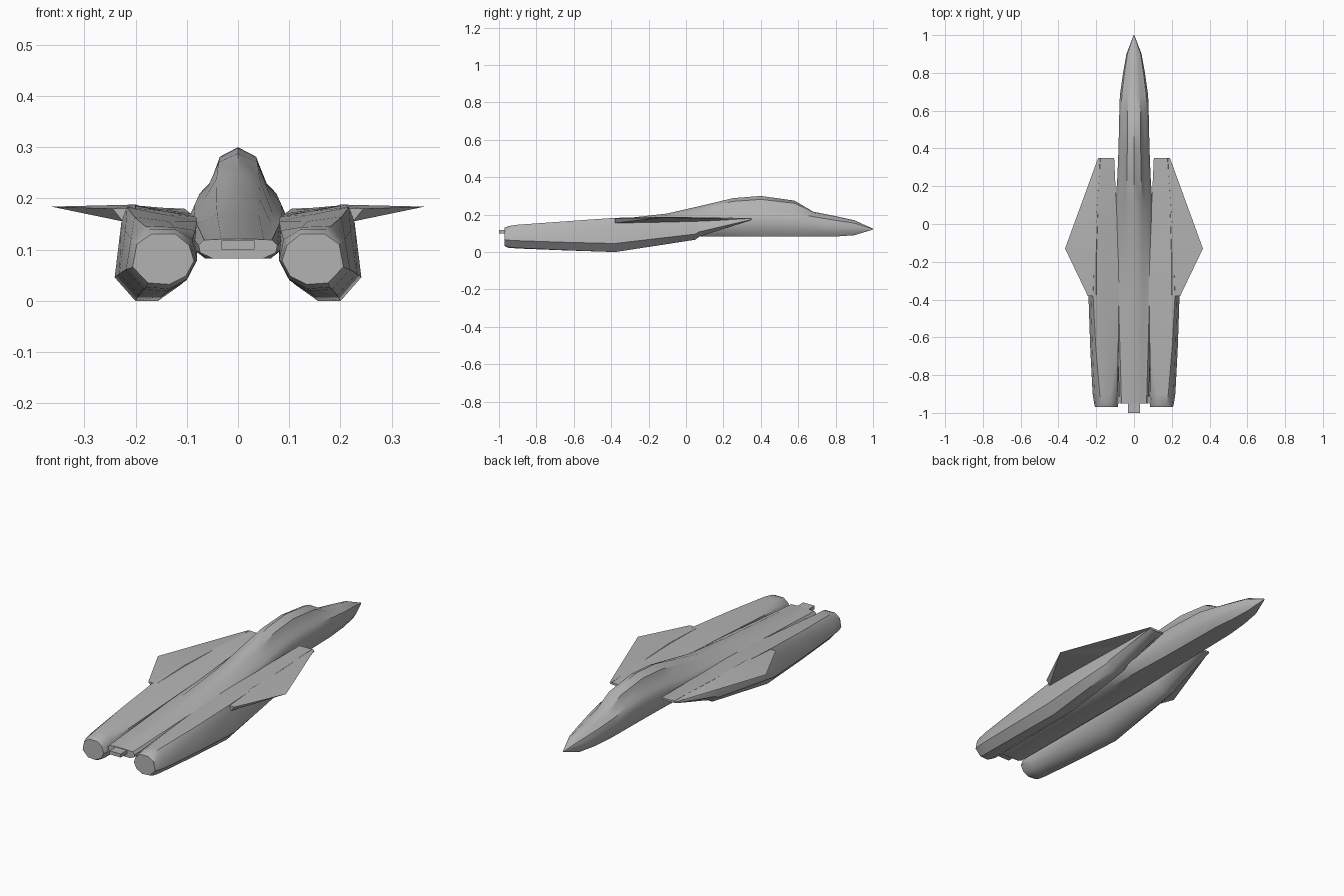
import bpy
import bmesh
from math import radians
from mathutils import Vector

cube = bpy.data.objects.get("Cube")
if cube:
    bpy.data.objects.remove(cube)

grey = bpy.data.materials.new("airframe_grey")
grey.use_nodes = True
colour = (0.45, 0.45, 0.45, 1)
grey.diffuse_color = colour
grey.node_tree.nodes["Principled BSDF"].inputs["Base Color"].default_value = colour


def finish(name, bm, mirrored=False, angle=40):
    """Turn a bmesh into a shaded object, optionally mirrored across x."""
    bmesh.ops.recalc_face_normals(bm, faces=bm.faces)
    mesh = bpy.data.meshes.new(name)
    bm.to_mesh(mesh)
    bm.free()
    obj = bpy.data.objects.new(name, mesh)
    bpy.context.collection.objects.link(obj)
    mesh.materials.append(grey)
    bpy.ops.object.select_all(action="DESELECT")
    obj.select_set(True)
    bpy.context.view_layer.objects.active = obj
    bpy.ops.object.shade_smooth_by_angle(angle=radians(angle))
    if mirrored:
        obj.modifiers.new("Mirror", "MIRROR").use_mirror_merge = False
    return obj


def loft(name, rings, mirrored=False, angle=40):
    """Skin a list of equal-length point rings and cap both ends."""
    bm = bmesh.new()
    loops = [[bm.verts.new(p) for p in ring] for ring in rings]
    count = len(loops[0])
    for a, b in zip(loops, loops[1:]):
        for i in range(count):
            j = (i + 1) % count
            bm.faces.new((a[i], a[j], b[j], b[i]))
    bm.faces.new(loops[0])
    bm.faces.new(loops[-1])
    return finish(name, bm, mirrored, angle)


def fuselage_ring(y, width, top, shoulder, bottom):
    """Canopy, shoulder, flank and flat belly from four measurements."""
    rise = top - shoulder
    middle = (shoulder + bottom) / 2
    half = [
        (0.43, shoulder + rise * 0.78),
        (0.66, shoulder + rise * 0.18),
        (0.86, shoulder - rise * 0.02),
        (1, middle + (shoulder - middle) * 0.4),
        (0.96, middle - (middle - bottom) * 0.4),
        (0.65, bottom),
    ]
    right = [(width * u, y, z) for u, z in half]
    left = [(-x, y, z) for x, y, z in reversed(right)]
    return [(0, y, top)] + right + [(0, y, bottom)] + left


# Fuselage: y, half width, spine, shoulder, belly
fuselage = [
    (1, 0.002, 0.125, 0.123, 0.12),
    (0.9, 0.04, 0.17, 0.155, 0.09),
    (0.8, 0.058, 0.192, 0.17, 0.083),
    (0.68, 0.075, 0.216, 0.19, 0.083),
    (0.58, 0.078, 0.275, 0.21, 0.083),
    (0.4, 0.082, 0.3, 0.216, 0.083),
    (0.25, 0.088, 0.288, 0.21, 0.083),
    (0.1, 0.098, 0.252, 0.19, 0.083),
    (-0.1, 0.1, 0.206, 0.168, 0.083),
    (-0.4, 0.095, 0.172, 0.152, 0.083),
    (-0.95, 0.077, 0.121, 0.119, 0.083),
]
loft("fuselage", [fuselage_ring(*s) for s in fuselage])

# Engine nacelle: a slab-sided section that blends into a round nozzle
slab = [(0, 0.85), (0.4, 0.92), (0.85, 1), (0.92, 0.83), (1, 0.25),
        (0.75, 0), (0.47, 0), (0.2, 0.17), (0, 0.47)]
nozzle = [(0.08, 0.78), (0.3, 1), (0.7, 1), (0.93, 0.8), (1, 0.35),
          (0.75, 0.03), (0.4, 0), (0.13, 0.17), (0, 0.47)]


def nacelle_ring(y, inner, outer, bottom, top, blend):
    ring = []
    for a, b in zip(slab, nozzle):
        u, v = Vector(a).lerp(Vector(b), blend)
        ring.append((inner + u * (outer - inner), y, bottom + v * (top - bottom)))
    return ring


# Nacelle: y, inner x, outer x, bottom, top, nozzle blend
nacelle = [
    (0.35, 0.105, 0.19, 0.171, 0.182, 0),
    (0.07, 0.092, 0.215, 0.082, 0.186, 0),
    (0.05, 0.09, 0.217, 0.066, 0.186, 0),
    (-0.15, 0.082, 0.23, 0.035, 0.187, 0),
    (-0.38, 0.08, 0.241, 0, 0.183, 0),
    (-0.65, 0.08, 0.232, 0.009, 0.164, 0.3),
    (-0.9, 0.08, 0.219, 0.019, 0.146, 0.8),
    (-0.95, 0.083, 0.211, 0.023, 0.139, 1),
    (-0.97, 0.086, 0.206, 0.032, 0.13, 1),
]
loft("engine_nacelles", [nacelle_ring(*s) for s in nacelle], True)

# Wing: a thin wedge outboard of each nacelle
bm = bmesh.new()
for point in [
    (0.18, 0.35, 0.182), (0.19, 0.35, 0.18), (0.365, -0.13, 0.184),
    (0.245, -0.38, 0.18), (0.2, -0.15, 0.188), (0.2, -0.38, 0.18),
    (0.2, 0.1, 0.165), (0.225, -0.2, 0.158), (0.225, -0.38, 0.155),
]:
    bm.verts.new(point)
bmesh.ops.convex_hull(bm, input=bm.verts)
finish("wings", bm, True, 25)

# Tail stinger between the nozzles
bm = bmesh.new()
bmesh.ops.create_cube(bm, size=1)
bmesh.ops.scale(bm, vec=(0.064, 0.1, 0.018), verts=bm.verts)
bmesh.ops.translate(bm, vec=(0, -0.95, 0.109), verts=bm.verts)
finish("tail_stinger", bm)
